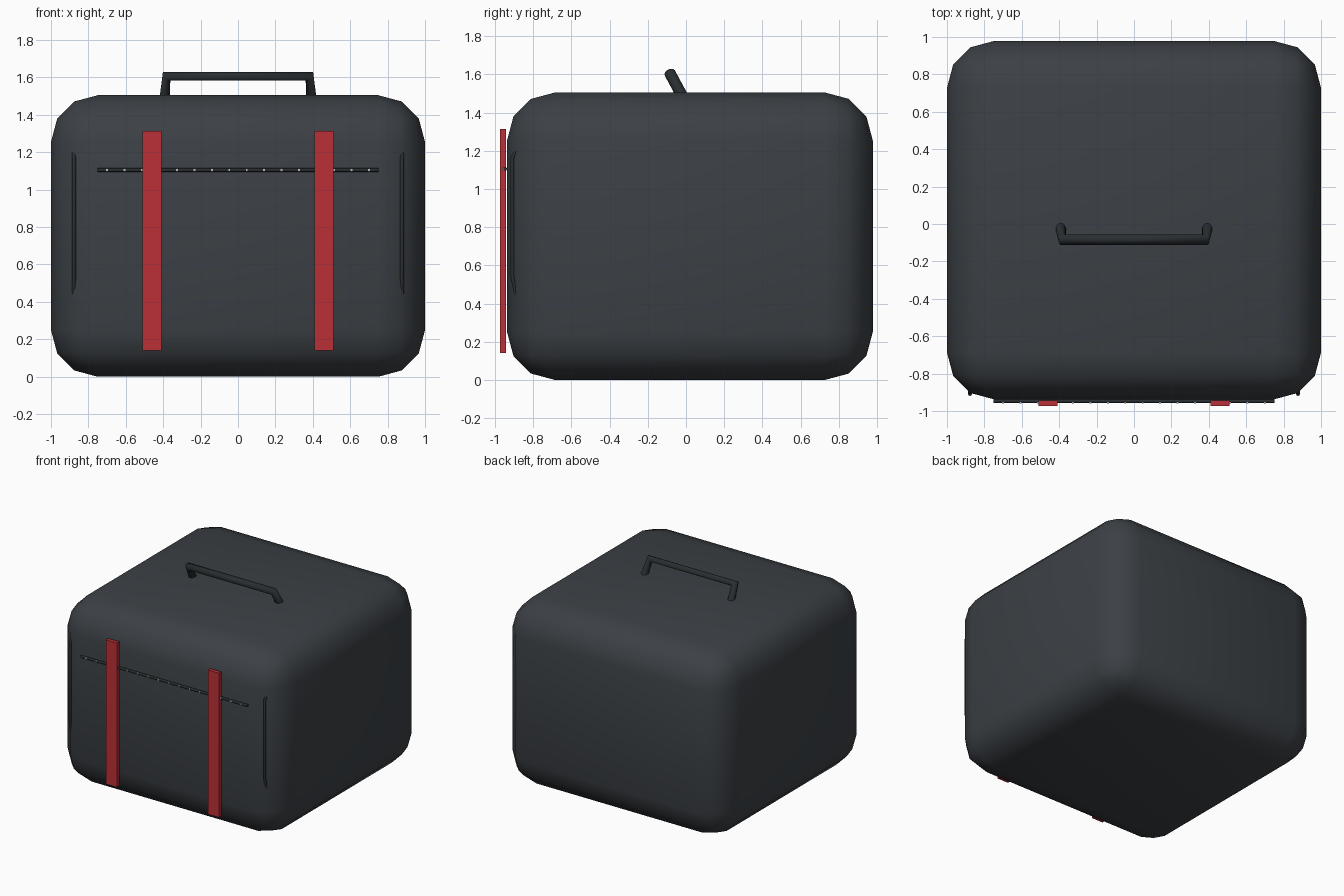
import bpy, math

if "Cube" in bpy.data.objects:
    bpy.data.objects.remove(bpy.data.objects["Cube"])


def material(name, rgb):
    m = bpy.data.materials.new(name)
    m.diffuse_color = (*rgb, 1)
    m.use_nodes = True
    m.node_tree.nodes["Principled BSDF"].inputs["Base Color"].default_value = m.diffuse_color
    return m


FABRIC = material("charcoal_fabric", (0.045, 0.052, 0.06))
DARK = material("dark_trim", (0.022, 0.027, 0.03))
RED = material("red_webbing", (0.5, 0.03, 0.038))
METAL = material("grey_metal", (0.5, 0.5, 0.5))


def box(name, lo, hi, mat):
    bpy.ops.mesh.primitive_cube_add(size=1, location=[(a + b) / 2 for a, b in zip(lo, hi)])
    o = bpy.context.object
    o.name = name
    o.scale = [b - a for a, b in zip(lo, hi)]
    bpy.ops.object.transform_apply(location=False, rotation=False, scale=True)
    o.data.materials.append(mat)
    return o


def tube(name, points, radius, mat, res=4):
    c = bpy.data.curves.new(name, 'CURVE')
    c.dimensions = '3D'
    c.bevel_depth = radius
    c.bevel_resolution = res
    c.use_fill_caps = True
    s = c.splines.new('POLY')
    s.points.add(len(points) - 1)
    for p, co in zip(s.points, points):
        p.co = (*co, 1)
    o = bpy.data.objects.new(name, c)
    bpy.context.collection.objects.link(o)
    c.materials.append(mat)
    return o


# soft rounded bag body
body = box("bag_body", (-1, -0.937, 0), (1, 0.978, 1.505), FABRIC)
bev = body.modifiers.new("round_edges", 'BEVEL')
bev.width = 0.25
bev.segments = 3
bpy.ops.object.shade_smooth()

# carry handle leaning forward
tube("carry_handle", [(-0.395, 0, 1.45), (-0.382, -0.084, 1.606),
                      (0.382, -0.084, 1.606), (0.395, 0, 1.45)], 0.03, DARK)

# zip across the front with evenly spaced teeth
tube("zipper", [(-0.75, -0.947, 1.105), (0.75, -0.947, 1.105)], 0.01, DARK, 2)
for i in range(16):
    x = -0.7 + 1.4 * i / 15
    box(f"zipper_tooth_{i + 1}", (x - 0.005, -0.96, 1.097), (x + 0.005, -0.945, 1.113), METAL)

# front straps and edge piping, left and right
for side, s in (("left", -1), ("right", 1)):
    x = s * 0.46
    box(f"{side}_strap", (x - 0.05, -0.974, 0.14), (x + 0.05, -0.943, 1.315), RED)
    tube(f"{side}_piping", [(s * 0.877, -0.885, 1.205), (s * 0.877, -0.909, 1.165),
                            (s * 0.877, -0.909, 0.54), (s * 0.877, -0.885, 0.425)], 0.01, DARK)
